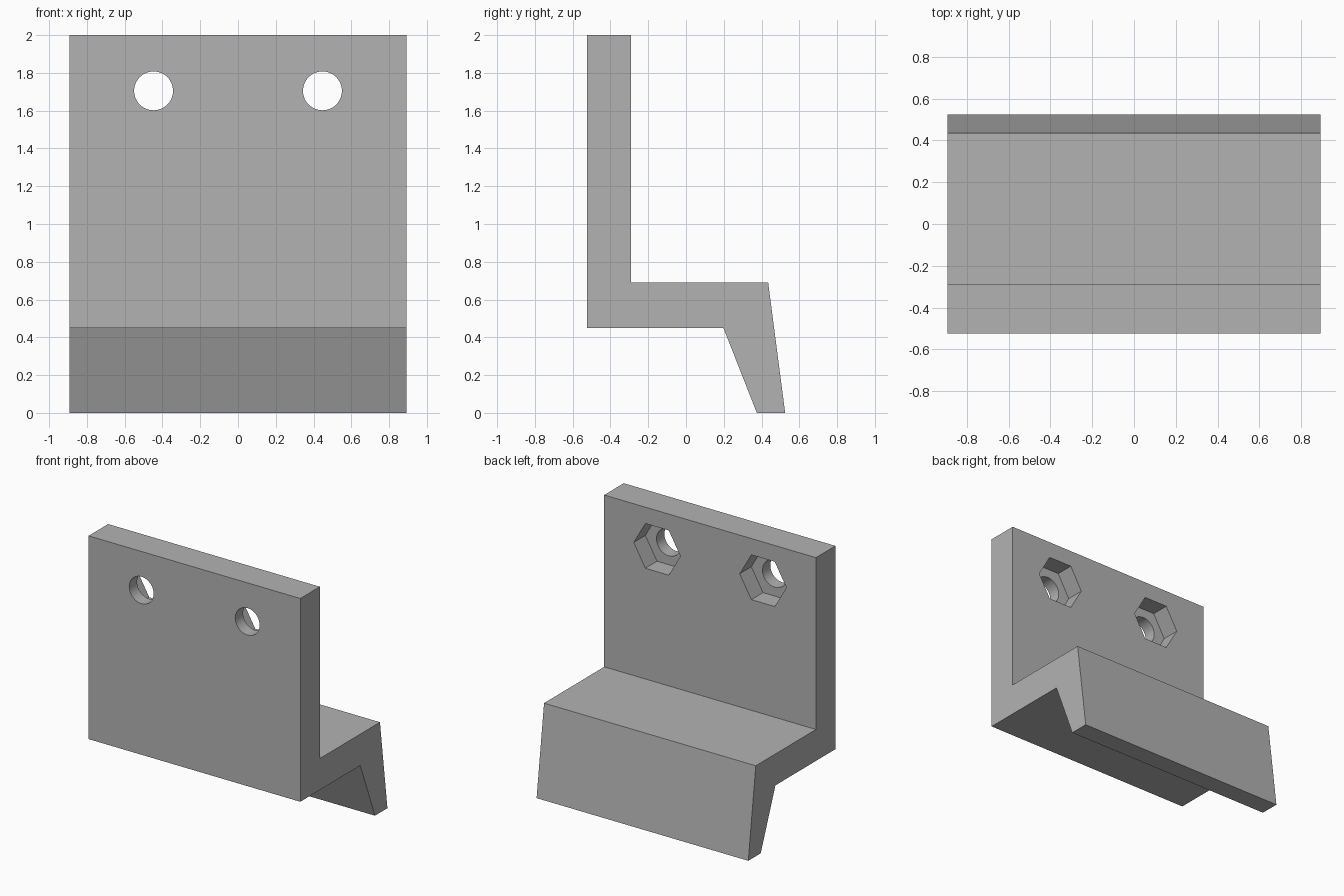
import bpy, bmesh, math
from mathutils import Matrix

cube = bpy.data.objects.get("Cube")
if cube:
    bpy.data.objects.remove(cube, do_unlink=True)

# Plain grey material
grey = bpy.data.materials.new("plain_grey")
grey.use_nodes = True
colour = (0.45, 0.45, 0.45, 1)
grey.diffuse_color = colour
grey.node_tree.nodes["Principled BSDF"].inputs["Base Color"].default_value = colour

HALF_WIDTH = 0.893
WALL_FRONT, WALL_BACK = -0.525, -0.29
HOLE_X, HOLE_Z = 0.447, 1.705
NUT_DEPTH = 0.14


def add_object(name, bm):
    bmesh.ops.recalc_face_normals(bm, faces=bm.faces[:])
    mesh = bpy.data.meshes.new(name)
    bm.to_mesh(mesh)
    bm.free()
    mesh.materials.append(grey)
    obj = bpy.data.objects.new(name, mesh)
    bpy.context.collection.objects.link(obj)
    return obj


def cutter(name, sides, radius, y0, y1, x):
    """Prism along y, with a corner pointing along x."""
    bm = bmesh.new()
    place = (Matrix.Translation((x, (y0 + y1) / 2, HOLE_Z))
             @ Matrix.Rotation(math.pi / 2, 4, 'X')
             @ Matrix.Rotation(math.pi / 2, 4, 'Z'))
    bmesh.ops.create_cone(bm, cap_ends=True, segments=sides, radius1=radius,
                          radius2=radius, depth=y1 - y0, matrix=place)
    obj = add_object(name, bm)
    obj.hide_render = True
    return obj


# Bracket: side profile (y, z) extruded across the width
profile = [(WALL_FRONT, 0.45), (0.198, 0.45), (0.375, 0), (0.525, 0),
           (0.435, 0.69), (WALL_BACK, 0.69), (WALL_BACK, 2), (WALL_FRONT, 2)]
bm = bmesh.new()
side = bm.faces.new([bm.verts.new((-HALF_WIDTH, y, z)) for y, z in profile])
grown = bmesh.ops.extrude_face_region(bm, geom=[side])
bmesh.ops.translate(bm, vec=(2 * HALF_WIDTH, 0, 0),
                    verts=[v for v in grown["geom"] if isinstance(v, bmesh.types.BMVert)])
bracket = add_object("bracket", bm)

# Bolt holes with hexagonal nut pockets on the back of the wall
cutters = []
for label, s in (("right", -1), ("left", 1)):
    x = s * HOLE_X
    cutters.append(cutter(label + "_bolt_hole", 48, 0.103, WALL_FRONT - 0.1, WALL_BACK + 0.1, x))
    cutters.append(cutter(label + "_nut_pocket", 6, 0.197, WALL_BACK - NUT_DEPTH, WALL_BACK + 0.1, x))

bpy.context.view_layer.objects.active = bracket
bracket.select_set(True)
for c in cutters:
    cut = bracket.modifiers.new(c.name, 'BOOLEAN')
    cut.operation, cut.object, cut.solver = 'DIFFERENCE', c, 'EXACT'
    bpy.ops.object.modifier_apply(modifier=cut.name)
for c in cutters:
    bpy.data.objects.remove(c, do_unlink=True)

# Smooth bores, crisp edges
bpy.ops.object.shade_smooth_by_angle(angle=math.radians(30))
